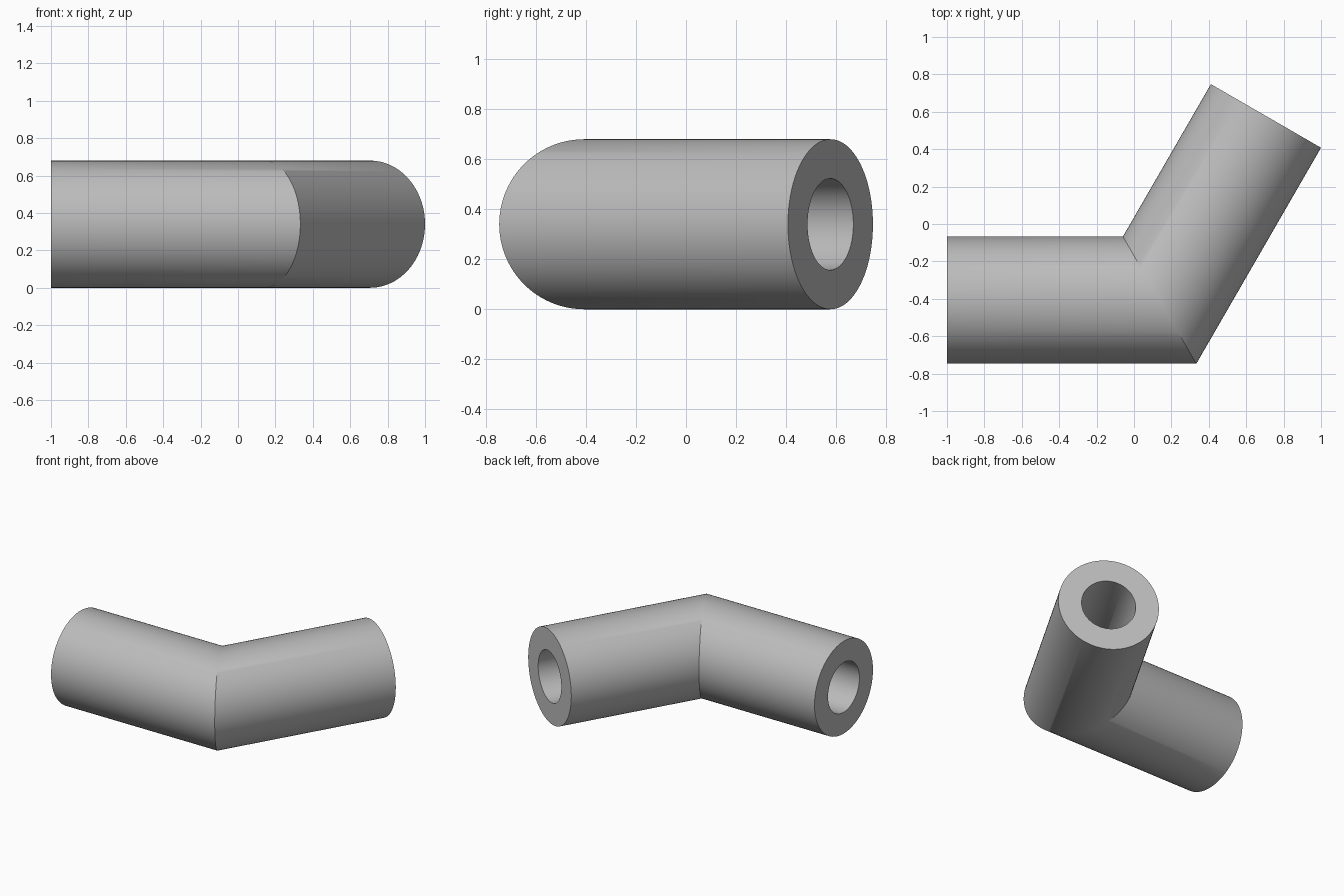
import bpy
import bmesh
from math import cos, sin, pi, radians
from mathutils import Vector

if "Cube" in bpy.data.objects:
    bpy.data.objects.remove(bpy.data.objects["Cube"], do_unlink=True)

OUTER, BORE, LENGTH = 0.34, 0.183, 1.137
SEGMENTS = 96
BEND = radians(60)

# Centreline: left end, mitred corner, right end
corner = Vector((0.137, -0.407, OUTER))
into = Vector((1, 0, 0))
out = Vector((cos(BEND), sin(BEND), 0))

# Each station: centre, direction across the tube, widening at the mitre
stations = [
    (corner - into * LENGTH, 0, 1),
    (corner, BEND / 2, 1 / cos(BEND / 2)),
    (corner + out * LENGTH, BEND, 1),
]

bm = bmesh.new()


def ring(radius, centre, angle, widen):
    across = Vector((-sin(angle), cos(angle), 0)) * widen
    up = Vector((0, 0, 1))
    turns = [2 * pi * i / SEGMENTS for i in range(SEGMENTS)]
    return [bm.verts.new(centre + radius * (across * cos(t) + up * sin(t))) for t in turns]


def bridge(a, b):
    for i in range(SEGMENTS):
        j = (i + 1) % SEGMENTS
        bm.faces.new((a[i], a[j], b[j], b[i]))


# Outer wall, bore and the two annular ends form one closed loop of rings
rings = [ring(OUTER, *s) for s in stations]
rings += [ring(BORE, *s) for s in reversed(stations)]
for k, r in enumerate(rings):
    bridge(r, rings[(k + 1) % len(rings)])
bmesh.ops.recalc_face_normals(bm, faces=bm.faces)

mesh = bpy.data.meshes.new("elbow_pipe")
bm.to_mesh(mesh)
bm.free()
pipe = bpy.data.objects.new("elbow_pipe", mesh)
bpy.context.collection.objects.link(pipe)

# Plain grey material
grey = bpy.data.materials.new("mid_grey")
grey.use_nodes = True
colour = (0.5, 0.5, 0.5, 1)
grey.diffuse_color = colour
grey.node_tree.nodes["Principled BSDF"].inputs["Base Color"].default_value = colour
mesh.materials.append(grey)

# Smooth walls with crisp rims and mitre
bpy.ops.object.select_all(action="DESELECT")
pipe.select_set(True)
bpy.context.view_layer.objects.active = pipe
bpy.ops.object.shade_smooth_by_angle(angle=radians(30))
